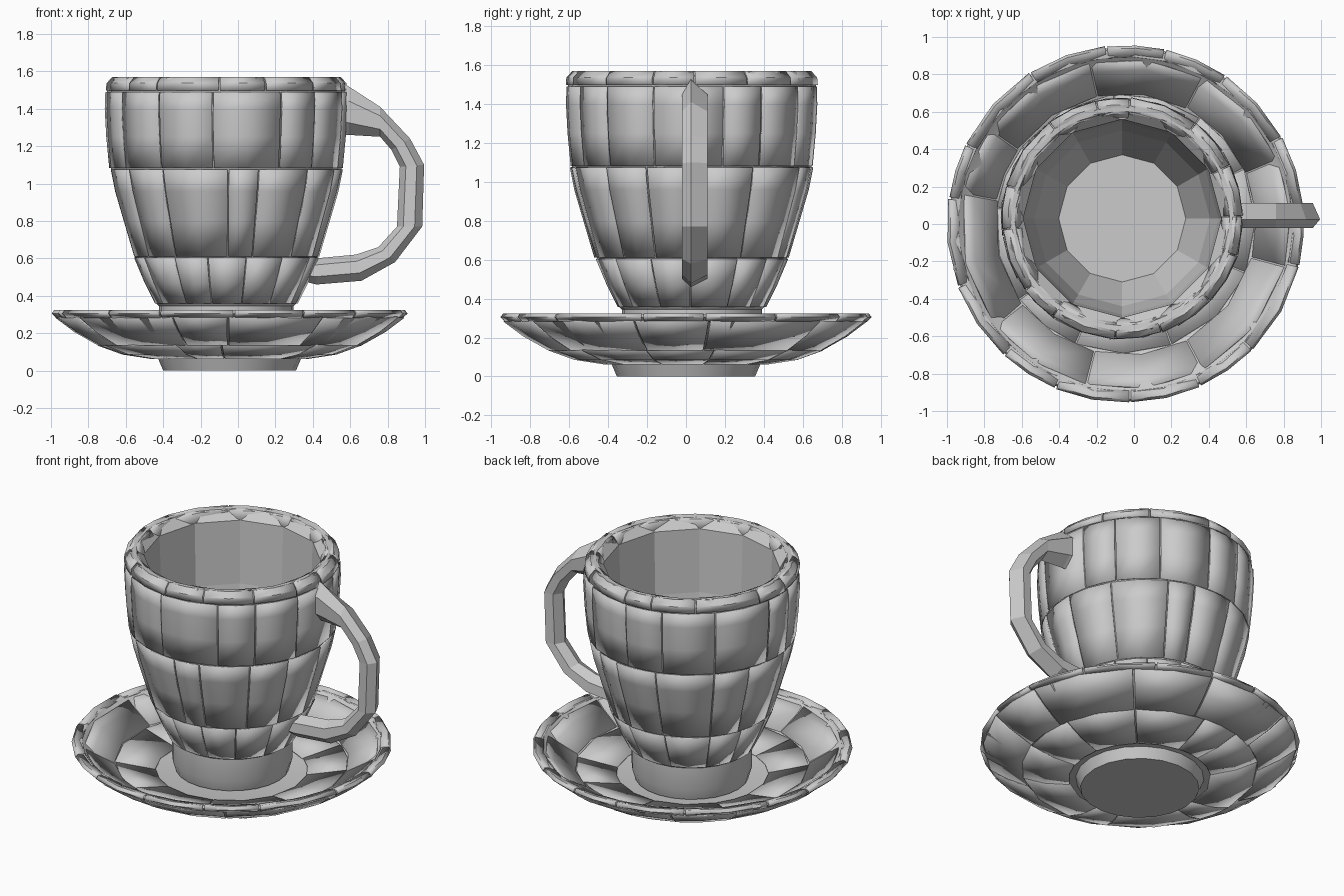
import bpy, bmesh, math, random
from mathutils import Vector

if "Cube" in bpy.data.objects:
    bpy.data.objects.remove(bpy.data.objects["Cube"], do_unlink=True)
random.seed(4)

clay = bpy.data.materials.new("grey_clay")
clay.use_nodes = True
grey = (0.6, 0.6, 0.6, 1)
clay.diffuse_color = grey
clay.node_tree.nodes["Principled BSDF"].inputs["Base Color"].default_value = grey


def finish(name, bm, centre=(0, 0), smooth=None):
    """Turn a bmesh into a named object with the clay material."""
    bmesh.ops.remove_doubles(bm, verts=bm.verts, dist=0.0001)
    bmesh.ops.recalc_face_normals(bm, faces=bm.faces)
    mesh = bpy.data.meshes.new(name)
    bm.to_mesh(mesh)
    bm.free()
    mesh.materials.append(clay)
    obj = bpy.data.objects.new(name, mesh)
    obj.location = (*centre, 0)
    bpy.context.collection.objects.link(obj)
    if smooth:
        bpy.ops.object.select_all(action='DESELECT')
        obj.select_set(True)
        bpy.context.view_layer.objects.active = obj
        bpy.ops.object.shade_smooth_by_angle(angle=math.radians(smooth))
    return obj


def strip(bm, profile, angles, closed=False, shift=lambda a: 0):
    """Sweep an (r, z) profile through a list of angles."""
    cols = [[bm.verts.new(((r + shift(a)) * math.cos(a), (r + shift(a)) * math.sin(a), z))
             for r, z in profile] for a in angles]
    pairs = list(zip(cols, cols[1:])) + ([(cols[-1], cols[0])] if closed else [])
    for c, d in pairs:
        for i in range(len(profile) - 1):
            bm.faces.new((c[i], d[i], d[i + 1], c[i + 1]))


def lathe(name, profile, sides, centre, smooth=None):
    bm = bmesh.new()
    strip(bm, profile, [i * math.tau / sides for i in range(sides)], True)
    return finish(name, bm, centre, smooth)


def panels(name, rows, count, centre):
    """Rows of thin, slightly uneven plates separated by narrow seams."""
    bm = bmesh.new()
    for row in rows:
        start = random.uniform(0, 0.3)
        cuts = [start + (i + random.uniform(-0.25, 0.25)) * math.tau / count for i in range(count)]
        cuts.append(cuts[0] + math.tau)
        for a, b in zip(cuts, cuts[1:]):
            a += 0.006
            b -= 0.006
            lift, tilt = random.uniform(0.001, 0.005), random.uniform(-0.012, 0.012)
            mid = (a + b) / 2
            strip(bm, row, [a + (b - a) * t / 2 for t in range(3)],
                  shift=lambda ang: lift + tilt * (ang - mid))
    obj = finish(name, bm, centre, 30)
    solid = obj.modifiers.new("thickness", 'SOLIDIFY')
    solid.thickness = 0.009
    solid.offset = 0
    return obj


cup_at, saucer_at = (-0.063, 0.03), (-0.045, 0.0)

# Cup: outer wall, rounded rim, faceted inside and floor
foot = [(0.0, 0.13), (0.34, 0.13), (0.36, 0.2), (0.36, 0.345)]
low = [(0.375, 0.36), (0.43, 0.47), (0.487, 0.605)]
mid = [(0.489, 0.612), (0.545, 0.8), (0.592, 0.96), (0.615, 1.075)]
high = [(0.616, 1.083), (0.632, 1.25), (0.64, 1.4), (0.637, 1.49)]
lip = [(0.636, 1.53), (0.61, 1.568), (0.575, 1.565)]
lathe("cup_outer_wall", foot + low + mid + high + lip, 24, cup_at, 30)
lathe("cup_inner_wall", [(0.585, 1.565), (0.53, 1.51), (0.515, 1.1), (0.47, 0.8),
                         (0.34, 0.47), (0, 0.47)], 12, cup_at)
panels("cup_panels", [low, mid, high], 14, cup_at)
panels("rim_panels", [[(0.637, 1.497), (0.634, 1.535), (0.605, 1.566), (0.56, 1.555), (0.532, 1.51)]],
       14, cup_at)

# Saucer: foot ring, curved dish, rim and shallow well
under = [(0.42, 0.067), (0.57, 0.09), (0.7, 0.137), (0.83, 0.21), (0.93, 0.285)]
edge = [(0.951, 0.305), (0.94, 0.32), (0.9, 0.315)]
well = [(0.83, 0.255), (0.69, 0.175), (0.45, 0.125), (0.0, 0.12)]
lathe("saucer_dish", [(0.0, 0.065)] + under + edge + well, 24, saucer_at, 30)
lathe("saucer_foot", [(0.0, 0.0), (0.355, 0.0), (0.385, 0.07), (0.0, 0.07)], 20, saucer_at, 30)
panels("saucer_underside_panels", [under[:3], under[2:]], 11, saucer_at)
panels("saucer_rim_panels", [[(0.925, 0.285), (0.948, 0.305), (0.937, 0.32), (0.89, 0.309)]],
       15, saucer_at)
panels("saucer_top_panels", [[(0.88, 0.296), (0.83, 0.258), (0.7, 0.182)],
                             [(0.69, 0.178), (0.45, 0.128)]], 9, saucer_at)

# Handle: six-sided faceted loop through pairs of outer and inner points
stations = [((0.53, 1.55), (0.53, 1.26)), ((0.59, 1.52), (0.59, 1.26)),
            ((0.76, 1.41), (0.76, 1.25)), ((0.92, 1.24), (0.82, 1.18)),
            ((0.995, 1.1), (0.865, 1.09)), ((0.985, 0.77), (0.85, 0.77)),
            ((0.84, 0.58), (0.75, 0.66)), ((0.66, 0.48), (0.63, 0.62)),
            ((0.42, 0.46), (0.42, 0.6)), ((0.34, 0.48), (0.34, 0.58))]
bm = bmesh.new()
rings = []
for outer, inner in stations:
    o, i = Vector((outer[0], 0.045, outer[1])), Vector((inner[0], 0.045, inner[1]))
    ring = []
    for t, y in ((0, -0.02), (0.3, -0.066), (0.75, -0.06), (1, 0), (0.75, 0.06), (0.3, 0.066)):
        ring.append(bm.verts.new(o.lerp(i, t) + Vector((0, y, 0))))
    rings.append(ring)
for p, q in zip(rings, rings[1:]):
    for k in range(6):
        n = (k + 1) % 6
        bm.faces.new((p[k], p[n], q[n], q[k]))
bm.faces.new(rings[0])
bm.faces.new(rings[-1])
finish("handle", bm)
